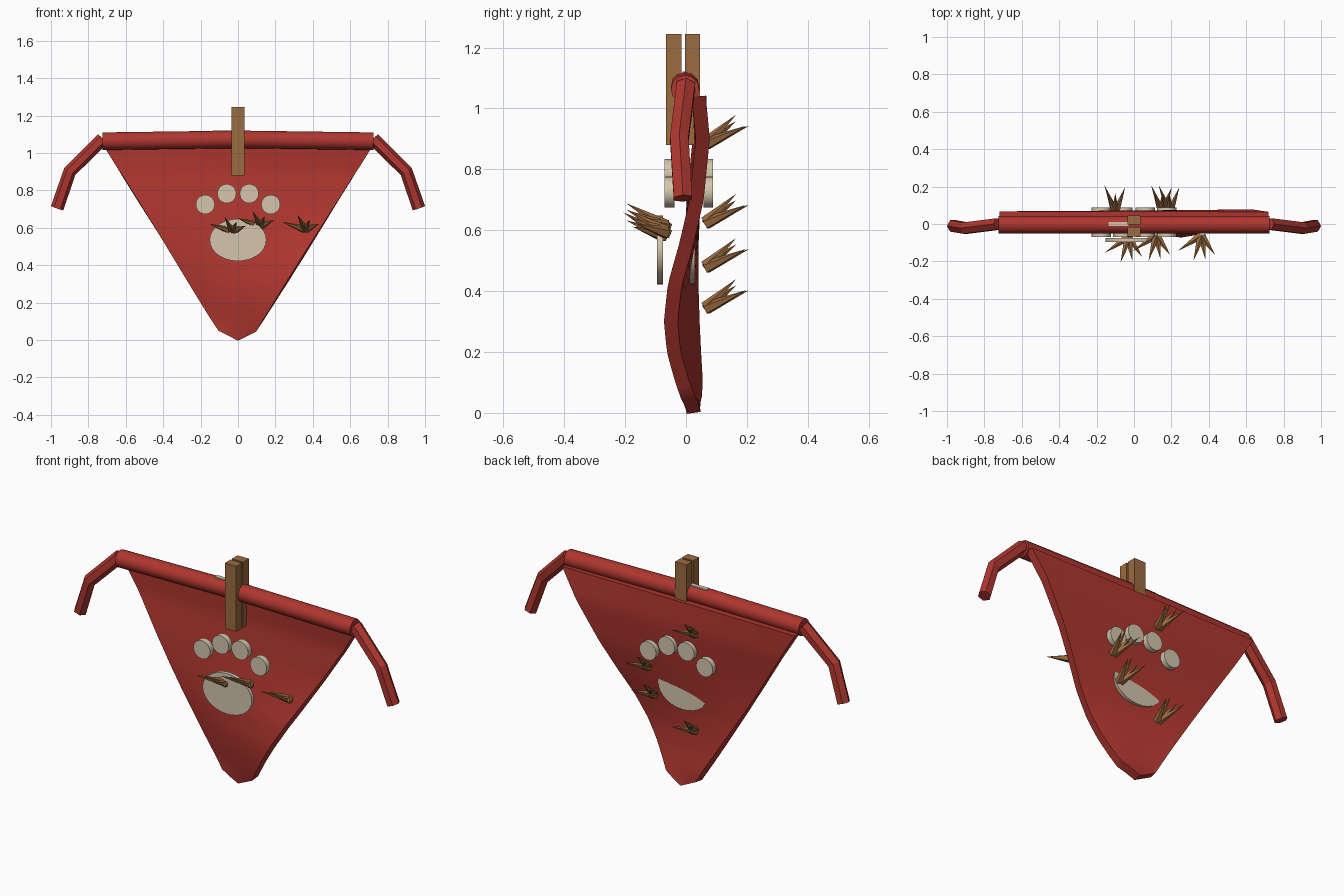
import bpy, bmesh, math
from mathutils import Vector, Matrix

if "Cube" in bpy.data.objects:
    bpy.data.objects.remove(bpy.data.objects["Cube"], do_unlink=True)


def material(name, color):
    mat = bpy.data.materials.new(name)
    mat.use_nodes = True
    mat.diffuse_color = (*color, 1)
    mat.node_tree.nodes["Principled BSDF"].inputs["Base Color"].default_value = (*color, 1)
    return mat


RED = material("red cloth", (0.43, 0.037, 0.028))
PALE = material("pale cream", (0.66, 0.56, 0.42))
WOOD = material("brown wood", (0.33, 0.145, 0.05))


def finish(bm, name, mat, smooth=None):
    bmesh.ops.recalc_face_normals(bm, faces=bm.faces)
    mesh = bpy.data.meshes.new(name)
    bm.to_mesh(mesh)
    bm.free()
    mesh.materials.append(mat)
    obj = bpy.data.objects.new(name, mesh)
    bpy.context.collection.objects.link(obj)
    if smooth:
        bpy.ops.object.select_all(action='DESELECT')
        obj.select_set(True)
        bpy.context.view_layer.objects.active = obj
        bpy.ops.object.shade_smooth_by_angle(angle=math.radians(smooth))
    return obj


def box(name, low, high, mat):
    low, high = Vector(low), Vector(high)
    bm = bmesh.new()
    bmesh.ops.create_cube(bm, size=1, matrix=Matrix.Translation((low + high) / 2)
                          @ Matrix.Diagonal((*(high - low), 1)))
    return finish(bm, name, mat)


def tube(name, path, radius, sides, mat, smooth=None):
    bm = bmesh.new()
    path = [Vector(p) for p in path]
    rings = []
    for i, p in enumerate(path):
        along = (path[min(i + 1, len(path) - 1)] - path[max(i - 1, 0)]).normalized()
        u = along.cross(Vector((0, 1, 0))).normalized()
        v = along.cross(u)
        angles = [math.tau * k / sides for k in range(sides)]
        rings.append([bm.verts.new(p + radius * (math.cos(a) * u + math.sin(a) * v)) for a in angles])
    for a, b in zip(rings, rings[1:]):
        for k in range(sides):
            n = (k + 1) % sides
            bm.faces.new((a[k], a[n], b[n], b[k]))
    bm.faces.new(rings[0])
    bm.faces.new(rings[-1])
    return finish(bm, name, mat, smooth)


def disc(name, x, z, rx, rz, front, back):
    bm = bmesh.new()
    place = (Matrix.Translation((x, (front + back) / 2, z)) @ Matrix.Diagonal((rx, 1, rz, 1))
             @ Matrix.Rotation(math.pi / 2, 4, 'X'))
    bmesh.ops.create_cone(bm, cap_ends=True, segments=28, radius1=1, radius2=1,
                          depth=back - front, matrix=place)
    return finish(bm, name, PALE, 40)


# Waving cloth: y of the left and right borders at several heights
WAVE = [(0, 0.025, 0.025), (0.1, -0.012, 0.033), (0.2, -0.04, 0.027), (0.3, -0.05, 0.022),
        (0.42, -0.037, 0.018), (0.55, 0.0, 0.018), (0.7, 0.035, 0.025),
        (0.9, 0.055, 0.045), (1.04, 0.042, 0.045)]


def wave(z, side):
    for (z0, *a), (z1, *b) in zip(WAVE, WAVE[1:]):
        if z <= z1 + 1e-6:
            t = (z - z0) / (z1 - z0)
            left, right = (p + (q - p) * t for p, q in zip(a, b))
            break
    return right + (left - right) * (side + 1) / 2


bm = bmesh.new()
bmesh.ops.create_grid(bm, x_segments=20, y_segments=28, size=1)
for vert in bm.verts:
    u, v = vert.co.x, (vert.co.y + 1) / 2
    bottom = 0.05 * abs(u)
    z = bottom + v * (1.04 - bottom)
    vert.co = (u * (0.1 + 0.62 * v), wave(z, u), z)
cloth = finish(bm, "cloth", RED)
solid = cloth.modifiers.new("thickness", 'SOLIDIFY')
solid.thickness = 0.046
solid.offset = 0
bpy.context.view_layer.objects.active = cloth
cloth.select_set(True)
bpy.ops.object.modifier_apply(modifier="thickness")
bpy.ops.object.shade_smooth_by_angle(angle=math.radians(40))

# Rolled top edge and the two hanging ties
tube("rolled_edge", [(-0.725, -0.003, 1.063), (0, -0.003, 1.073), (0.725, -0.003, 1.063)],
     0.047, 12, RED, 40)
for side, label in ((1, "left"), (-1, "right")):
    tube(label + "_tie", [(side * 0.725, 0, 1.075), (side * 0.9, -0.022, 0.9),
                          (side * 0.967, -0.01, 0.705)], 0.035, 6, RED)

# Clothes peg: two wooden bars and a small pale strip beside it
box("peg_front_bar", (-0.035, -0.066, 0.88), (0.035, -0.015, 1.245), WOOD)
box("peg_back_bar", (-0.035, -0.004, 0.88), (0.035, 0.046, 1.245), WOOD)
box("pale_strip", (-0.135, -0.012, 1.09), (-0.03, 0.012, 1.121), PALE)

# Paw emblem on both sides
for label, pad, toe in (("front", (-0.096, -0.076), (-0.07, -0.038)),
                        ("back", (0.008, 0.03), (0.058, 0.088))):
    disc(label + "_pad", 0, 0.535, 0.152, 0.113, *pad)
    for x, z in ((-0.175, 0.725), (-0.06, 0.783), (0.06, 0.783), (0.175, 0.725)):
        disc(label + "_toe", x, z, 0.051, 0.051, *toe)


# Clusters of wooden thorns
def thorns(name, base, offsets):
    bm = bmesh.new()
    for offset in map(Vector, offsets):
        turn = offset.to_track_quat('Z', 'Y').to_matrix().to_4x4()
        start = Vector(base) + offset * 0.05
        bmesh.ops.create_cone(bm, cap_ends=True, segments=5, radius1=0.022, radius2=0,
                              depth=offset.length,
                              matrix=Matrix.Translation(start + offset / 2) @ turn)
    finish(bm, name, WOOD)


FRONT_FAN = [(-0.12, -0.08, 0.04), (-0.04, -0.13, 0.075), (0.07, -0.1, 0.03), (0.02, -0.12, 0.05)]
BACK_FAN = [(0, 0.1, 0.095), (0.05, 0.13, 0.06), (-0.055, 0.14, 0.06), (-0.04, 0.1, 0.075)]
for x, y, z in ((-0.03, -0.07, 0.58), (0.12, -0.06, 0.61), (0.36, -0.06, 0.59)):
    thorns("front_thorns", (x, y, z), FRONT_FAN)
for x, z in ((-0.1, 0.88), (0.19, 0.62), (0.15, 0.475), (-0.1, 0.34)):
    thorns("back_thorns", (x, 0.06, z), BACK_FAN)
